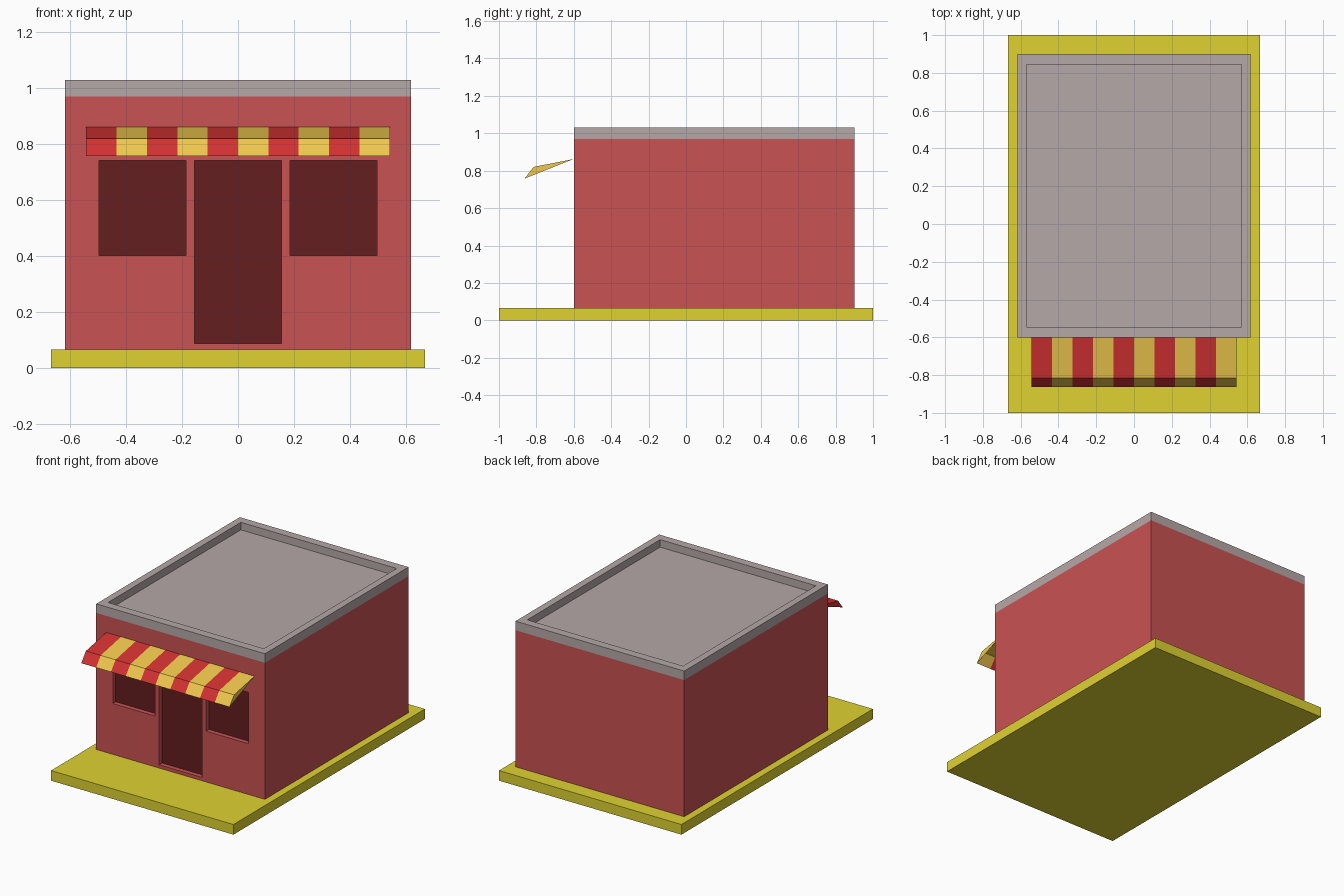
import bpy, bmesh

if "Cube" in bpy.data.objects:
    bpy.data.objects.remove(bpy.data.objects["Cube"])


def material(name, rgb):
    m = bpy.data.materials.new(name)
    m.diffuse_color = (*rgb, 1)
    m.use_nodes = True
    m.node_tree.nodes["Principled BSDF"].inputs["Base Color"].default_value = m.diffuse_color
    return m


WALL = material("wall_red", (0.586, 0.085, 0.085))
BASE = material("base_yellow", (0.737, 0.645, 0.031))
ROOF = material("roof_grey", (0.468, 0.392, 0.392))
DARK = material("opening_dark", (0.127, 0.013, 0.013))
RED = material("awning_red", (0.65, 0.032, 0.032))
YELLOW = material("awning_yellow", (0.87, 0.58, 0.076))


def box(name, x, y, z, mat):
    """Axis-aligned box from (min, max) ranges."""
    bpy.ops.mesh.primitive_cube_add(size=1, location=[sum(r) / 2 for r in (x, y, z)])
    o = bpy.context.object
    o.name = name
    o.scale = [r[1] - r[0] for r in (x, y, z)]
    bpy.ops.object.transform_apply(location=True, rotation=False, scale=True)
    o.data.materials.append(mat)
    return o


# Ground slab and building body
box("base_slab", (-0.667, 0.667), (-1, 1), (0, 0.067), BASE)
FRONT, BACK, HALF = -0.6, 0.9, 0.617
walls = box("walls", (-HALF, HALF), (FRONT, BACK), (0.067, 0.97), WALL)

# Door and windows: cut a niche, then fill its back with a dark panel
openings = {
    "door": ((-0.156, 0.156), (0.089, 0.742)),
    "window_left": ((-0.496, -0.186), (0.403, 0.742)),
    "window_right": ((0.186, 0.496), (0.403, 0.742)),
}
for name, (x, z) in openings.items():
    cutter = box("cutter", x, (FRONT - 0.1, FRONT + 0.05), z, DARK)
    mod = walls.modifiers.new("niche", "BOOLEAN")
    mod.object, mod.operation, mod.solver = cutter, "DIFFERENCE", "EXACT"
    bpy.context.view_layer.objects.active = walls
    bpy.ops.object.modifier_apply(modifier=mod.name)
    bpy.data.objects.remove(cutter)
    box(name, x, (FRONT + 0.03, FRONT + 0.05), z, DARK)

# Flat roof with a raised rim: inset the top, scale it in, sink it
roof = box("roof_parapet", (-HALF, HALF), (FRONT, BACK), (0.97, 1.03), ROOF)
bm = bmesh.new()
bm.from_mesh(roof.data)
top = max(bm.faces, key=lambda f: f.calc_center_median().z)
bmesh.ops.inset_region(bm, faces=[top], thickness=0.01)
mid_y = (FRONT + BACK) / 2
for v in top.verts:
    v.co.x = 0.57 if v.co.x > 0 else -0.57
    v.co.y = mid_y + (0.694 if v.co.y > mid_y else -0.694)
ring = bmesh.ops.extrude_face_region(bm, geom=[top])
floor_verts = [g for g in ring["geom"] if isinstance(g, bmesh.types.BMVert)]
bmesh.ops.translate(bm, verts=floor_verts, vec=(0, 0, -0.05))
if top.is_valid:
    bmesh.ops.delete(bm, geom=[top], context="FACES_ONLY")
bmesh.ops.recalc_face_normals(bm, faces=bm.faces)
bm.to_mesh(roof.data)
bm.free()

# Striped awning: sloped sheet with a folded front edge and triangular ends
profile = [(FRONT - 0.002, 0.862), (-0.815, 0.82), (-0.863, 0.758)]
N, W = 10, 0.542
bm = bmesh.new()
rows = [[bm.verts.new((-W + 2 * W * i / N, y, z)) for y, z in profile]
        for i in range(N + 1)]
for i in range(N):
    for j in range(2):
        f = bm.faces.new((rows[i][j], rows[i][j + 1], rows[i + 1][j + 1], rows[i + 1][j]))
        f.material_index = i % 2
bm.faces.new(rows[0][::-1]).material_index = 0
bm.faces.new(rows[N]).material_index = 1
bmesh.ops.recalc_face_normals(bm, faces=bm.faces)
mesh = bpy.data.meshes.new("awning")
bm.to_mesh(mesh)
bm.free()
mesh.materials.append(RED)
mesh.materials.append(YELLOW)
bpy.context.collection.objects.link(bpy.data.objects.new("awning", mesh))
